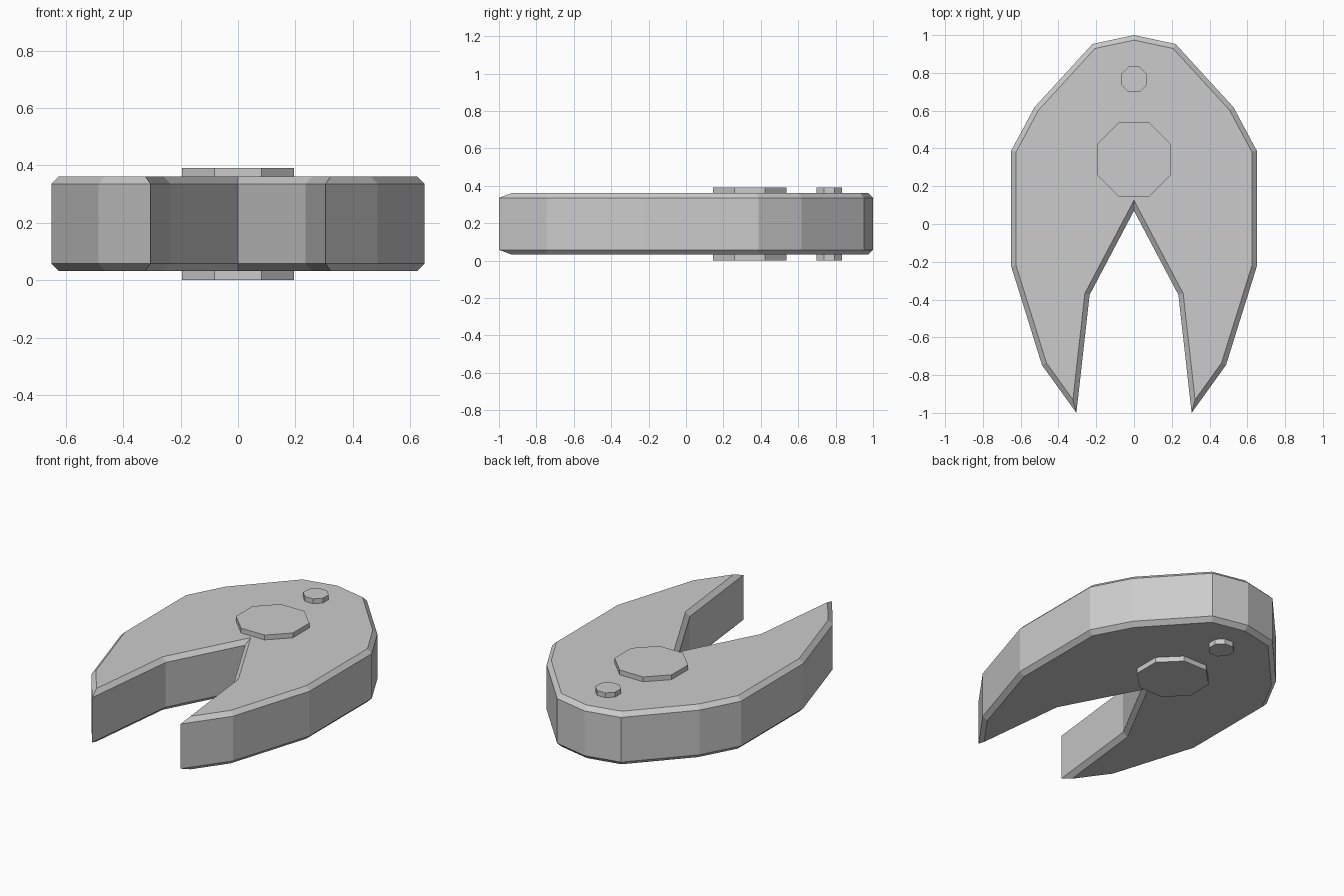
import bpy
import bmesh
from mathutils import Vector

if "Cube" in bpy.data.objects:
    bpy.data.objects.remove(bpy.data.objects["Cube"], do_unlink=True)

# One plain grey metal for everything
grey = bpy.data.materials.new("grey metal")
grey.use_nodes = True
color = (0.6, 0.6, 0.6, 1)
grey.diffuse_color = color
grey.node_tree.nodes["Principled BSDF"].inputs["Base Color"].default_value = color


def add_object(name, bm):
    bmesh.ops.recalc_face_normals(bm, faces=bm.faces)
    mesh = bpy.data.meshes.new(name)
    bm.to_mesh(mesh)
    bm.free()
    mesh.materials.append(grey)
    obj = bpy.data.objects.new(name, mesh)
    bpy.context.collection.objects.link(obj)
    return obj


def chamfered_slab(name, outline, low, high, chamfer):
    bm = bmesh.new()
    base = bm.faces.new([bm.verts.new((x, y, low)) for x, y in outline])
    result = bmesh.ops.extrude_face_region(bm, geom=[base], use_keep_orig=True)
    top = next(g for g in result["geom"] if isinstance(g, bmesh.types.BMFace))
    bmesh.ops.translate(bm, verts=top.verts, vec=(0, 0, high - low))
    bmesh.ops.recalc_face_normals(bm, faces=bm.faces)
    # Inset each cap and push it outward to form the chamfer
    for cap, direction in ((base, -1), (top, 1)):
        bmesh.ops.inset_region(bm, faces=[cap], thickness=chamfer,
                               use_even_offset=True, use_boundary=True)
        bmesh.ops.translate(bm, verts=cap.verts, vec=(0, 0, direction * chamfer))
    return add_object(name, bm)


def pin(name, y, radius, height):
    bm = bmesh.new()
    bmesh.ops.create_cone(bm, cap_ends=True, segments=8, radius1=radius,
                          radius2=radius, depth=height)
    # Turn the octagon so its flats face the axes
    for v in bm.verts:
        v.co = Vector((v.co.x, v.co.y, v.co.z))
    flat = max(v.co.x for v in bm.verts)
    if flat > radius * 0.99:
        from_axis = 0.3927
        from mathutils import Matrix
        bmesh.ops.rotate(bm, verts=bm.verts, matrix=Matrix.Rotation(from_axis, 3, "Z"))
    bmesh.ops.translate(bm, verts=bm.verts, vec=(0, y, height / 2))
    return add_object(name, bm)


# Jaw body: half outline from back centre round the tip to the notch, mirrored
half = [(0, 1), (0.22, 0.953), (0.527, 0.618), (0.65, 0.388), (0.65, -0.225),
        (0.487, -0.747), (0.305, -1), (0.235, -0.375), (0, 0.07)]
outline = half + [(-x, y) for x, y in reversed(half[1:-1])]
chamfered_slab("jaw_body", outline, 0.058, 0.336, 0.026)

# Pins running through the body
pin("main_pivot_pin", 0.341, 0.212, 0.392)
pin("small_rear_pin", 0.766, 0.074, 0.392)
